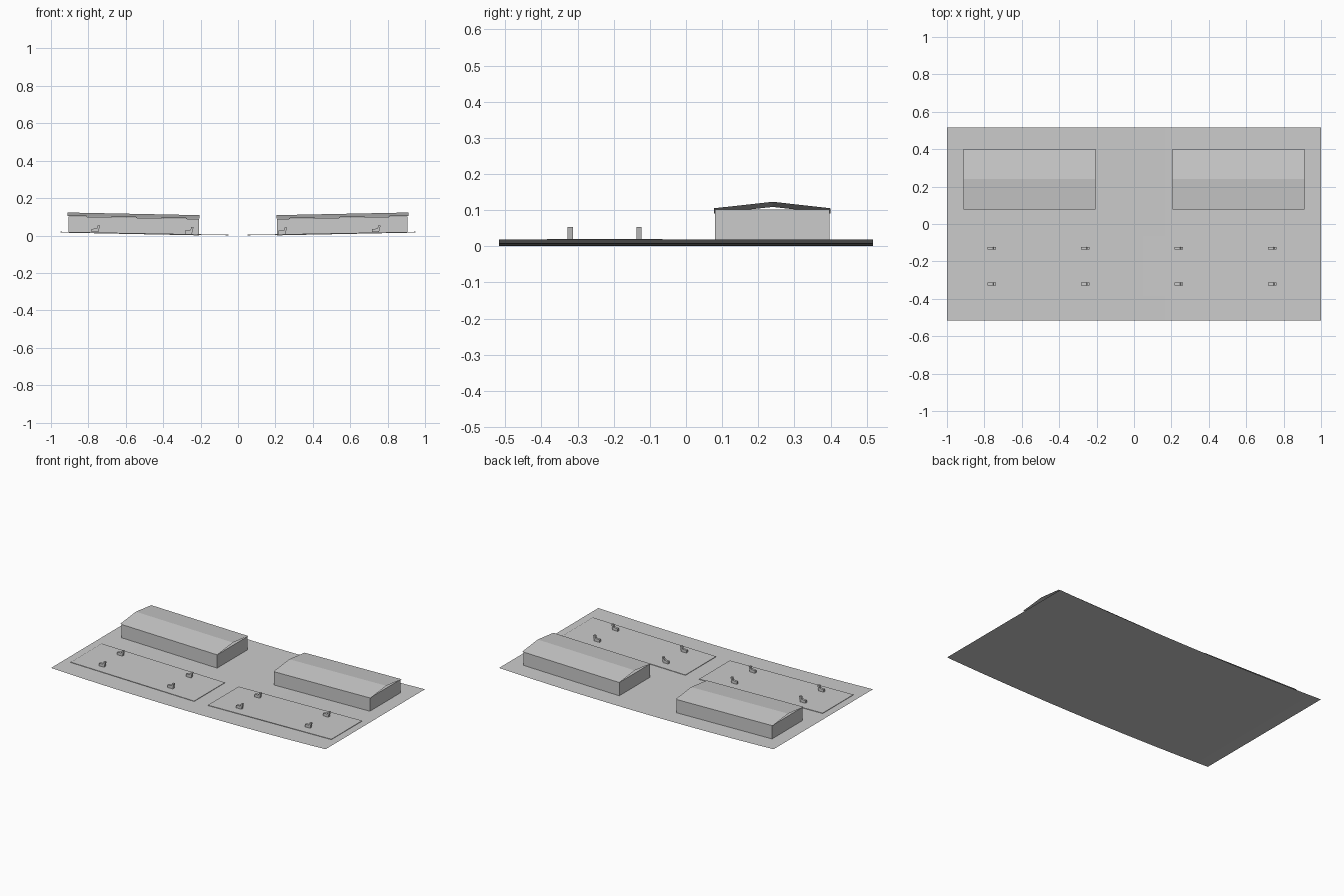
import bpy
import bmesh

cube = bpy.data.objects.get("Cube")
if cube:
    bpy.data.objects.remove(cube, do_unlink=True)

grey = bpy.data.materials.new("plain grey")
grey.use_nodes = True
GREY = (0.6, 0.6, 0.6, 1)
grey.diffuse_color = GREY
grey.node_tree.nodes["Principled BSDF"].inputs["Base Color"].default_value = GREY


def ground(x):
    """Height of the gently dished ground."""
    return 0.018 * x * x


def finish(name, bm):
    mesh = bpy.data.meshes.new(name)
    bm.to_mesh(mesh)
    bm.free()
    mesh.materials.append(grey)
    obj = bpy.data.objects.new(name, mesh)
    bpy.context.collection.objects.link(obj)
    return obj


def sheet(name, section, xs):
    """Open strip: a (y, height above ground) section swept along x."""
    bm = bmesh.new()
    rows = [[bm.verts.new((x, y, ground(x) + h)) for y, h in section] for x in xs]
    for a, b in zip(rows, rows[1:]):
        for i in range(len(section) - 1):
            bm.faces.new((a[i], b[i], b[i + 1], a[i + 1]))
    return finish(name, bm)


def prism(name, outline, y0, y1):
    """Closed solid: an (x, z) outline extruded from y0 to y1."""
    bm = bmesh.new()
    face = bm.faces.new([bm.verts.new((x, y0, z)) for x, z in outline])
    moved = bmesh.ops.extrude_face_region(bm, geom=[face])["geom"]
    bmesh.ops.translate(bm, vec=(0, y1 - y0, 0),
                        verts=[v for v in moved if isinstance(v, bmesh.types.BMVert)])
    bmesh.ops.recalc_face_normals(bm, faces=bm.faces)
    return finish(name, bm)


def block(name, x0, x1, y0, y1, low, high):
    """Box whose base and top follow the slope of the ground."""
    return prism(name, [(x0, ground(x0) + low), (x1, ground(x1) + low),
                        (x1, ground(x1) + high), (x0, ground(x0) + high)], y0, y1)


# Dished ground sheet
sheet("ground", [(-0.517, 0), (0.517, 0)], [i / 12 - 1 for i in range(25)])

for side, label in ((-1, "right"), (1, "left")):
    # Low paved pad in front of each building
    pad_x = sorted((side * 0.05, side * 0.95))
    block(label + "_pad", *pad_x, -0.385, -0.065, 0.001, 0.004)

    # Long building with a shallow pitched roof sheet
    wall_x = sorted((side * 0.208, side * 0.905))
    roof_x = sorted((side * 0.205, side * 0.912))
    block(label + "_building_walls", *wall_x, 0.08, 0.397, 0, 0.0875)
    sheet(label + "_building_roof", [(0.077, 0.09), (0.24, 0.108), (0.4, 0.09)], roof_x)

# Rows of small seats with raised, leaning backs
for row, y in (("front", -0.32), ("rear", -0.13)):
    for n, x in enumerate((-0.76, -0.26, 0.24, 0.74)):
        z = ground(x)
        outline = [(-0.024, 0.008), (0.014, 0.008), (0.022, 0.043), (0.01, 0.043),
                   (0.006, 0.027), (-0.024, 0.025)]
        prism(f"{row}_seat_{n + 1}", [(x + dx, z + dz) for dx, dz in outline],
              y - 0.0075, y + 0.0075)
